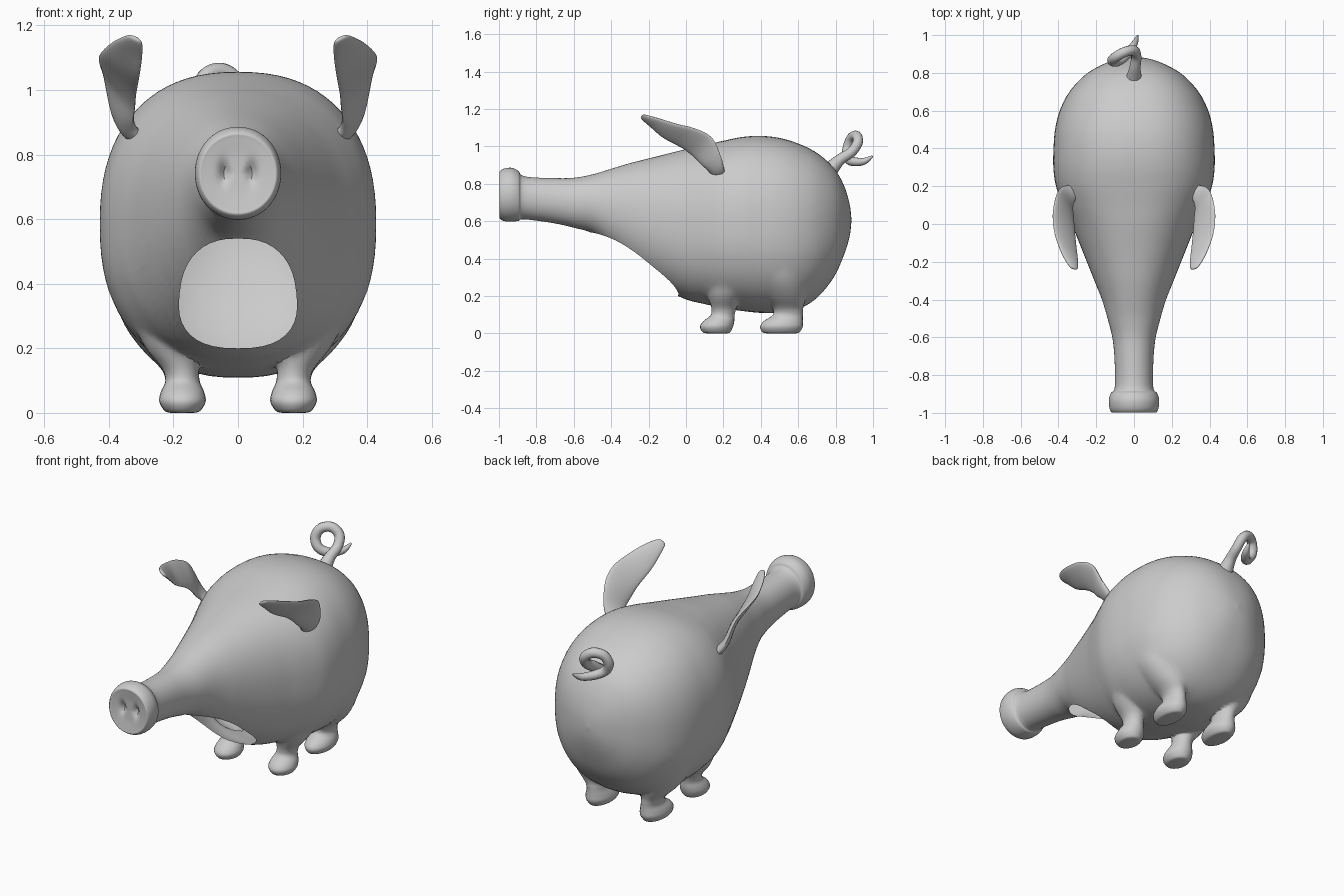
import bpy, bmesh, math
from mathutils import Vector

if "Cube" in bpy.data.objects:
    bpy.data.objects.remove(bpy.data.objects["Cube"])


def spline(keys, steps):
    """Catmull-Rom resampling of rows of numbers."""
    out, n = [], len(keys)
    for i in range(n - 1):
        p = [keys[min(max(j, 0), n - 1)] for j in (i - 1, i, i + 1, i + 2)]
        for s in range(steps):
            t = s / steps
            out.append([0.5 * (2 * b + (c - a) * t + (2 * a - 5 * b + 4 * c - d) * t * t
                               + (3 * b - a - 3 * c + d) * t ** 3) for a, b, c, d in zip(*p)])
    return out + [list(keys[-1])]


def power(v, e):
    return math.copysign(abs(v) ** e, v)


def loft(rings, seg):
    """Skin (centre, axis, axis, exponent) super-ellipse rings into a closed bmesh."""
    bm, loops = bmesh.new(), []
    for c, a, b, e in rings:
        angles = [2 * math.pi * k / seg for k in range(seg)]
        loops.append([bm.verts.new(Vector(c) + Vector(a) * power(math.cos(t), 2 / e)
                                   + Vector(b) * power(math.sin(t), 2 / e)) for t in angles])
    for p, q in zip(loops, loops[1:]):
        for k in range(seg):
            bm.faces.new((p[k], p[k - 1], q[k - 1], q[k]))
    bm.faces.new(loops[0])
    bm.faces.new(loops[-1])
    bmesh.ops.recalc_face_normals(bm, faces=bm.faces)
    return bm


def activate(ob):
    bpy.ops.object.select_all(action='DESELECT')
    ob.select_set(True)
    bpy.context.view_layer.objects.active = ob


def finish(name, bm, mirror=False):
    me = bpy.data.meshes.new(name)
    bm.to_mesh(me)
    bm.free()
    ob = bpy.data.objects.new(name, me)
    bpy.context.collection.objects.link(ob)
    activate(ob)
    if mirror:
        ob.modifiers.new("Mirror", 'MIRROR').use_mirror_merge = False
        bpy.ops.object.modifier_apply(modifier="Mirror")
    return ob


# Body and snout: y, top z, bottom z, half width
body_keys = [
    (-.985, .742, .738, .002), (-.988, .80, .68, .055), (-.995, .85, .63, .105),
    (-.995, .867, .613, .121), (-.97, .882, .600, .131), (-.93, .885, .598, .133),
    (-.895, .868, .602, .122), (-.88, .847, .61, .106), (-.83, .835, .607, .10),
    (-.70, .830, .588, .104), (-.60, .832, .565, .115), (-.50, .85, .535, .14),
    (-.40, .880, .455, .17), (-.30, .910, .365, .21), (-.20, .935, .29, .25),
    (-.10, .960, .23, .29), (0, .985, .182, .33), (.10, 1.007, .157, .375),
    (.20, 1.03, .135, .413), (.30, 1.05, .12, .427), (.40, 1.056, .11, .426),
    (.50, 1.045, .112, .418), (.60, 1.015, .13, .393), (.70, .965, .19, .342),
    (.79, .885, .30, .258), (.845, .79, .42, .165), (.875, .69, .52, .08),
    (.885, .607, .603, .002)]
rings = []
for y, t, b, w in spline(body_keys, 5):
    e = 2.05 + .3 * min(max((y + .5) / .7, 0), 1)
    rings.append(((0, y, (t + b) / 2), (w, 0, 0), (0, 0, (t - b) / 2), e))
bm = loft(rings, 80)

# Nostril dents
for v in bm.verts:
    if v.co.y < -.975:
        d = ((abs(v.co.x) - .042) / .014) ** 2 + ((v.co.z - .745) / .03) ** 2
        v.co.y += .025 * math.exp(-d)
body = finish("body", bm)

# Ears: upper edge xyz, lower edge xyz, half thickness
ear_keys = [
    (.28, .215, .83, .25, .13, .82, .022), (.35, .205, .868, .31, .125, .865, .022),
    (.39, .19, .935, .325, .085, .90, .018), (.415, .14, 1.045, .32, .04, .945, .015),
    (.43, .05, 1.095, .315, -.02, .99, .014), (.42, -.05, 1.12, .305, -.12, 1.045, .013),
    (.385, -.15, 1.15, .297, -.19, 1.105, .012), (.345, -.22, 1.168, .298, -.235, 1.145, .009),
    (.322, -.238, 1.165, .315, -.24, 1.16, .002)]
rows = spline(ear_keys, 4)
mids = [(Vector(r[:3]) + Vector(r[3:6])) / 2 for r in rows]
rings = []
for i, r in enumerate(rows):
    a = (Vector(r[:3]) - Vector(r[3:6])) / 2
    along = mids[min(i + 1, len(mids) - 1)] - mids[max(i - 1, 0)]
    rings.append((mids[i], a, a.cross(along).normalized() * r[6], 2))
parts = [finish("ears", loft(rings, 20), True)]

# Legs: z, centre x, centre y, radius x, radius y
front_keys = [
    (.0, .172, .165, .035, .05), (.006, .172, .163, .055, .073), (.035, .172, .163, .072, .088),
    (.065, .172, .175, .067, .083), (.10, .172, .197, .053, .063), (.14, .178, .203, .06, .07),
    (.20, .195, .21, .095, .095), (.27, .19, .23, .13, .13)]
back_keys = [
    (.0, .172, .51, .035, .075), (.006, .172, .508, .055, .098), (.035, .172, .51, .072, .114),
    (.065, .172, .52, .067, .105), (.10, .172, .545, .053, .08), (.14, .18, .545, .062, .085),
    (.20, .20, .53, .105, .115), (.30, .215, .51, .155, .135), (.42, .20, .49, .17, .11)]
for name, keys in (("front_legs", front_keys), ("back_legs", back_keys)):
    rings = [((x, y, z), (rx, 0, 0), (0, ry, 0), 2) for z, x, y, rx, ry in spline(keys, 4)]
    parts.append(finish(name, loft(rings, 24), True))

# Fuse ears and legs into the skin so the inside of the body stays hollow
for part in parts:
    m = body.modifiers.new("Fuse", 'BOOLEAN')
    m.operation, m.solver, m.object = 'UNION', 'EXACT', part
    activate(body)
    bpy.ops.object.modifier_apply(modifier="Fuse")
    bpy.data.objects.remove(part)

bm = bmesh.new()
bm.from_mesh(body.data)

# Soften where the legs meet the belly
soft = [v for v in bm.verts if .12 < v.co.z < .40 and .06 < v.co.y < .72
        and .05 < abs(v.co.x) < .40]
for _ in range(4):
    bmesh.ops.smooth_vert(bm, verts=soft, factor=.5, use_axis_x=True,
                          use_axis_y=True, use_axis_z=True)

# Open mouth under the snout: slice along a rounded outline, drop the inside
outline = []
for k in range(40):
    t = 2 * math.pi * k / 40
    s = power(math.sin(t), .8)
    outline.append(Vector((.181 * power(math.cos(t), .8) * (1 - .1 * s), 0, .37 + .17 * s)))
planes = []


def inside():
    found = []
    for f in bm.faces:
        c = f.calc_center_median()
        if -.6 < c.y < .05 and c.z < .6 and all((c - p).dot(n) < 0 for p, n in planes):
            found.append(f)
    return found


for p, q in zip(outline, outline[1:] + outline[:1]):
    d = q - p
    n = Vector((d.z, 0, -d.x)).normalized()
    faces = inside()
    geom = faces + list({e for f in faces for e in f.edges}) + list({v for f in faces for v in f.verts})
    bmesh.ops.bisect_plane(bm, geom=geom, dist=1e-5, plane_co=p, plane_no=n)
    planes.append((p, n))
bmesh.ops.delete(bm, geom=inside(), context='FACES')
bm.to_mesh(body.data)
bm.free()
activate(body)
bpy.ops.object.shade_smooth_by_angle(angle=math.radians(50))

# Curly tail: x, y, z, radius
tail_keys = [
    (0, .775, .88, .042), (.005, .825, .93, .03), (.012, .885, .97, .027), (.0, .918, 1.02, .027),
    (-.045, .912, 1.056, .027), (-.095, .885, 1.045, .027), (-.115, .865, .995, .027),
    (-.09, .86, .945, .026), (-.045, .89, .92, .025), (0, .95, .92, .019), (.02, .998, .948, .005)]
cu = bpy.data.curves.new("tail", 'CURVE')
cu.dimensions = '3D'
cu.bevel_depth = 1.0
cu.bevel_resolution = 4
cu.use_fill_caps = True
path = spline(tail_keys, 6)
sp = cu.splines.new('POLY')
sp.points.add(len(path) - 1)
for p, (x, y, z, r) in zip(sp.points, path):
    p.co = (x, y, z, 1)
    p.radius = r
tail = bpy.data.objects.new("tail", cu)
bpy.context.collection.objects.link(tail)
activate(tail)
bpy.ops.object.convert(target='MESH')
bpy.ops.object.shade_smooth_by_angle(angle=math.radians(50))
